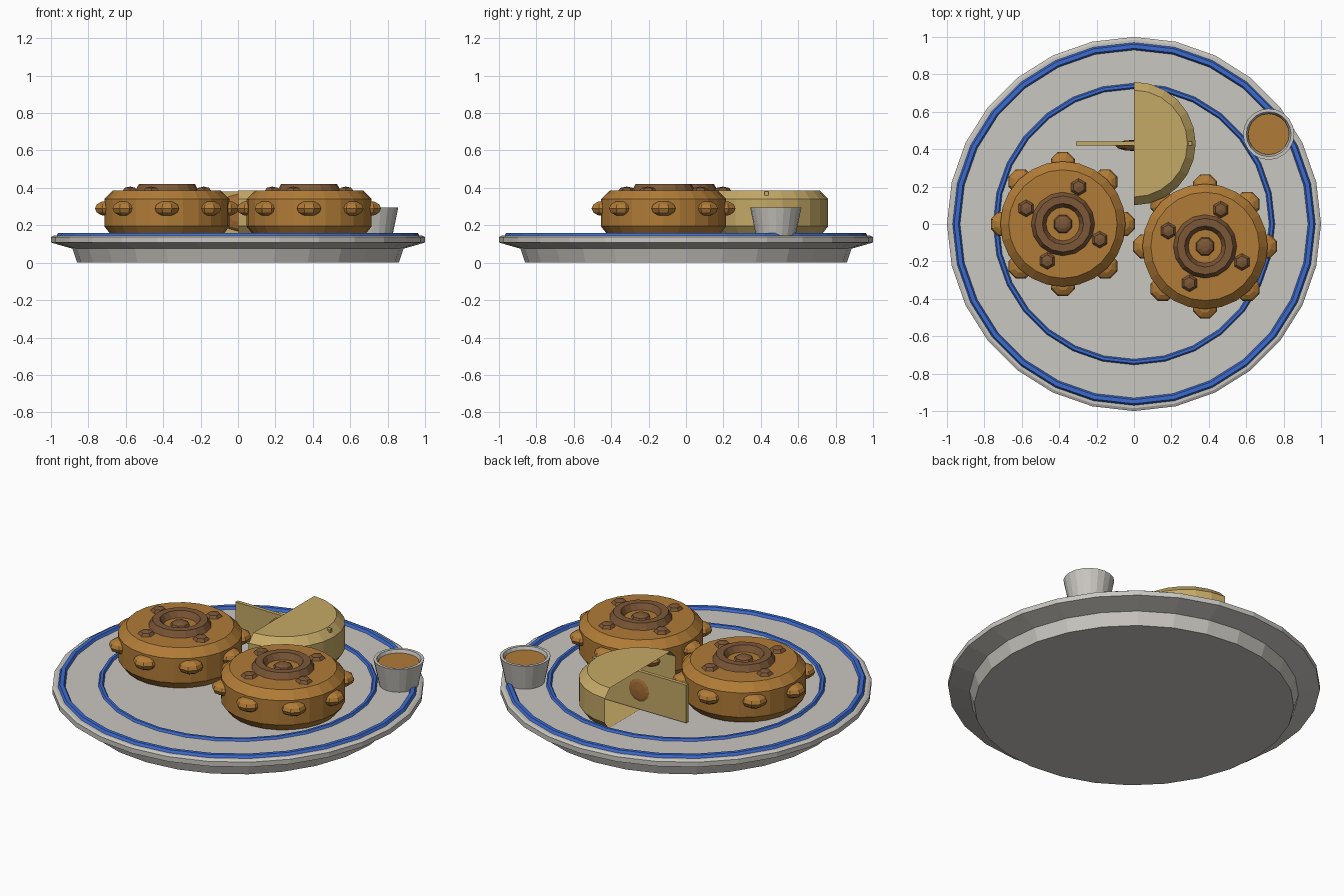
import bpy, bmesh
from math import sin, cos, pi, radians
from mathutils import Vector

if "Cube" in bpy.data.objects:
    bpy.data.objects.remove(bpy.data.objects["Cube"])


def material(name, rgb):
    m = bpy.data.materials.new(name)
    m.diffuse_color = (*rgb, 1)
    m.use_nodes = True
    m.node_tree.nodes["Principled BSDF"].inputs["Base Color"].default_value = m.diffuse_color
    return m


CERAMIC = material("warm_white_ceramic", (0.59, 0.57, 0.53))
BLUE = material("glaze_blue", (0.045, 0.145, 0.62))
CRUST = material("golden_crust", (0.44, 0.20, 0.038))
DARK = material("dark_crust", (0.20, 0.095, 0.038))
CREAM = material("cream_pastry", (0.56, 0.40, 0.135))
FILLING = material("filling_brown", (0.36, 0.15, 0.035))


def finish(name, bm, loc, mat):
    bmesh.ops.recalc_face_normals(bm, faces=bm.faces)
    me = bpy.data.meshes.new(name)
    bm.to_mesh(me)
    bm.free()
    me.materials.append(mat)
    ob = bpy.data.objects.new(name, me)
    ob.location = loc
    bpy.context.collection.objects.link(ob)
    return ob


def lathe(name, profile, sides, mat, loc=(0, 0, 0), phase=0.0, sweep=2 * pi, closed=False):
    """Turn a (radius, z) profile around z; a partial sweep stays open."""
    bm = bmesh.new()
    full = sweep > 6.28
    rings = []
    for r, z in profile:
        if r < 1e-5:
            v = bm.verts.new((0, 0, z))
            rings.append([v] * (sides + 1))
        else:
            n = sides if full else sides + 1
            ring = [bm.verts.new((r * cos(phase + sweep * i / sides),
                                  r * sin(phase + sweep * i / sides), z)) for i in range(n)]
            rings.append(ring + ring[:1] if full else ring)
    pairs = list(zip(rings, rings[1:]))
    if closed:
        pairs.append((rings[-1], rings[0]))
    for a, b in pairs:
        for i in range(sides):
            quad = list(dict.fromkeys((a[i], a[i + 1], b[i + 1], b[i])))
            if len(quad) > 2:
                bm.faces.new(quad)
    return finish(name, bm, loc, mat)


def torus(name, major, minor, sides, tube, mat, loc):
    prof = [(major + minor * cos(2 * pi * i / tube), minor * sin(2 * pi * i / tube))
            for i in range(tube)]
    return lathe(name, prof, sides, mat, loc, phase=pi / 2, closed=True)


def bead(name, r, h, sides, rings, mat, loc, phase=0.0):
    prof = [(r * sin(pi * i / rings), -h * cos(pi * i / rings)) for i in range(rings + 1)]
    return lathe(name, prof, sides, mat, loc, phase)


# Plate with a foot and painted raised bands
lathe("plate", [(0, 0), (0.86, 0), (0.885, 0.075), (1.0, 0.108), (1.0, 0.137),
                (0.985, 0.145), (0, 0.145)], 28, CERAMIC, phase=pi / 2)
torus("outer_blue_band", 0.95, 0.022, 28, 6, BLUE, (0, 0, 0.141))
torus("inner_blue_band", 0.738, 0.015, 28, 6, BLUE, (0, 0, 0.145))

# Bevelled pastry outline shared by whole and cut pastries
PASTRY = [(0, 0.15), (0.3, 0.15), (0.335, 0.195), (0.335, 0.34), (0.29, 0.385), (0, 0.385)]


def pastry(tag, x, y):
    lathe(f"{tag}_pastry", PASTRY, 24, CRUST, (x, y, 0))
    for i in range(8):  # side knobs
        a = i * pi / 4
        bead(f"{tag}_side_knob", 0.07, 0.041, 8, 6, CRUST,
             (x + 0.32 * cos(a), y + 0.32 * sin(a), 0.29), a + pi / 8)
    torus(f"{tag}_top_ring", 0.13, 0.04, 16, 6, DARK, (x, y, 0.385))
    bead(f"{tag}_top_button", 0.053, 0.025, 8, 6, DARK, (x, y, 0.385), pi / 8)
    for i in range(4):  # top knobs
        a = radians(67) + i * pi / 2
        bead(f"{tag}_top_knob", 0.046, 0.022, 6, 4, DARK,
             (x + 0.214 * cos(a), y + 0.214 * sin(a), 0.385), pi / 2)


pastry("left", -0.38, 0.0)
pastry("right", 0.38, -0.12)

# Cut pastry: open half shell, upright slice and round filling
lathe("half_pastry", [(r * 0.985, z) for r, z in PASTRY], 12, CREAM, (0, 0.43, 0),
      phase=-pi / 2, sweep=pi)
bm = bmesh.new()
bmesh.ops.create_cube(bm, size=1)
bmesh.ops.scale(bm, vec=Vector((0.62, 0.022, 0.225)), verts=bm.verts)
finish("upright_slice", bm, (0, 0.43, 0.2675), CREAM)
filling = bead("round_filling", 0.1, 0.03, 12, 6, FILLING, (0, 0.42, 0.268))
filling.rotation_euler.x = pi / 2

# Dipping cup and sauce
lathe("sauce_cup", [(0, 0.14), (0.105, 0.14), (0.137, 0.295), (0.12, 0.295),
                    (0.108, 0.26), (0, 0.26)], 20, CERAMIC, (0.72, 0.48, 0))
lathe("sauce", [(0, 0.255), (0.11, 0.255), (0.11, 0.278), (0, 0.278)], 20, CRUST,
      (0.72, 0.48, 0))
